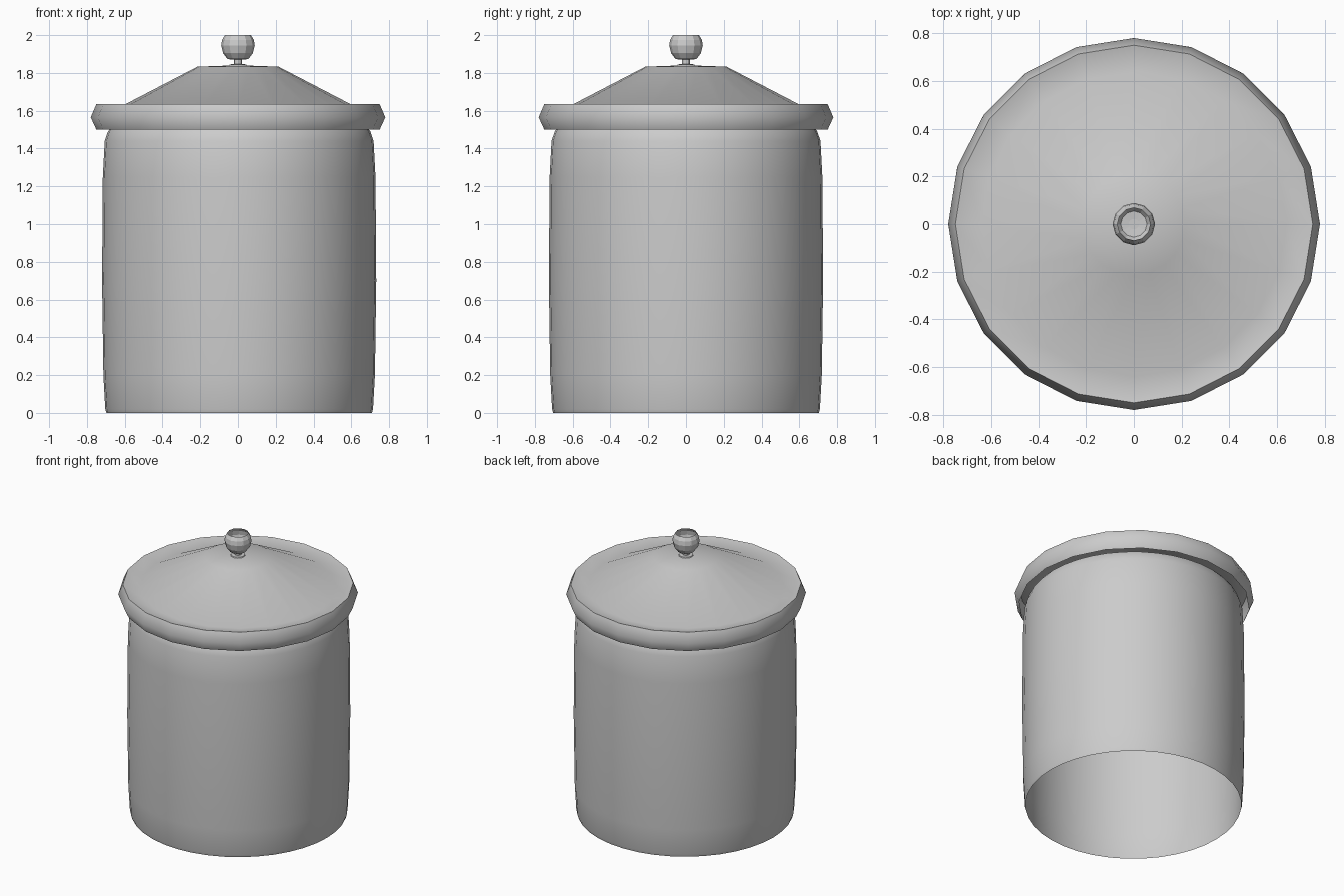
import bpy, bmesh, math

if "Cube" in bpy.data.objects:
    bpy.data.objects.remove(bpy.data.objects["Cube"])


def lathe(name, profile, sides, smooth=None, cx=0.0, cap_ring=None):
    """Revolve (radius, z) points around a vertical axis into an open shell."""
    bm = bmesh.new()
    rings = []
    for r, z in profile:
        rings.append([bm.verts.new((cx + r * math.cos(2 * math.pi * i / sides),
                                    r * math.sin(2 * math.pi * i / sides), z))
                      for i in range(sides)])
    for low, high in zip(rings, rings[1:]):
        for i in range(sides):
            j = (i + 1) % sides
            bm.faces.new((low[i], low[j], high[j], high[i]))
    if cap_ring is not None:
        bm.faces.new(rings[cap_ring])
    mesh = bpy.data.meshes.new(name)
    bm.to_mesh(mesh)
    bm.free()
    obj = bpy.data.objects.new(name, mesh)
    bpy.context.collection.objects.link(obj)
    if smooth is not None:
        bpy.ops.object.select_all(action='DESELECT')
        obj.select_set(True)
        bpy.context.view_layer.objects.active = obj
        bpy.ops.object.shade_smooth_by_angle(angle=math.radians(smooth))
    return obj


# Jar body: slightly bulging tube, open underneath
lathe("jar_body",
      [(0.703, 0.0), (0.709, 0.02), (0.719, 0.2), (0.726, 0.7), (0.722, 1.25),
       (0.712, 1.44), (0.695, 1.49), (0.68, 1.51)],
      40, smooth=40, cx=0.006)

# Lid: faceted rim, shallow trough and low cone
lathe("lid",
      [(0.75, 1.50), (0.78, 1.565), (0.75, 1.635), (0.64, 1.612),
       (0.215, 1.833), (0.02, 1.84)],
      20, smooth=58, cap_ring=-1)

# Stem joining the knob to the lid
lathe("knob_stem",
      [(0.05, 1.836), (0.045, 1.845), (0.022, 1.847), (0.022, 1.872)],
      12, smooth=30, cap_ring=-1)

# Knob: low-poly ball with an open, hollow top
lathe("knob",
      [(0.022, 1.870), (0.055, 1.873), (0.079, 1.905), (0.089, 1.945),
       (0.084, 1.975), (0.069, 2.0)],
      12)
